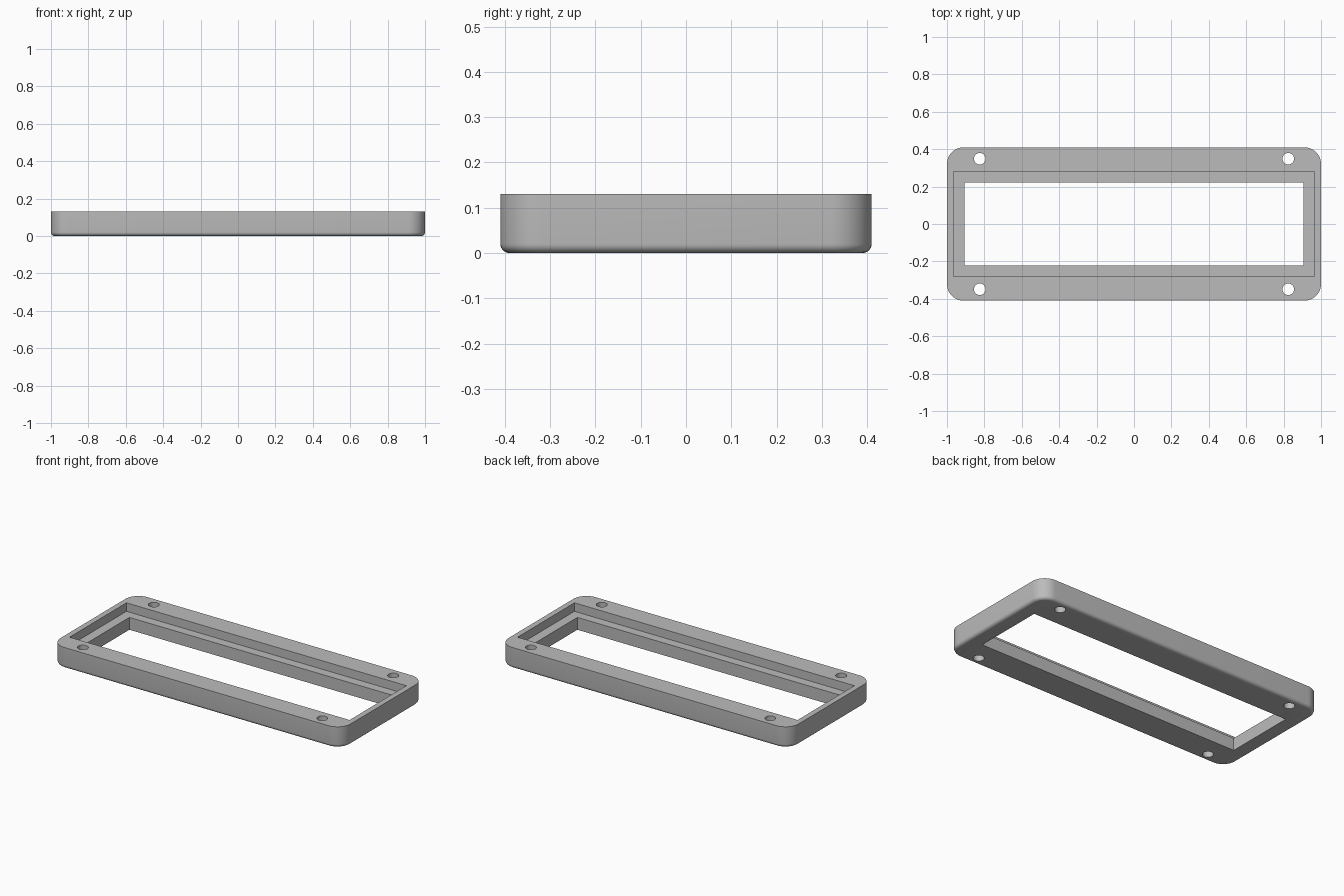
import bpy
import bmesh
from math import sin, cos, pi, radians
from mathutils import Matrix

HALF_X, HALF_Y, HEIGHT = 1.0, 0.41, 0.13
CORNER, FILLET, LEDGE_Z = 0.09, 0.02, 0.077

default = bpy.data.objects.get("Cube")
if default:
    bpy.data.objects.remove(default, do_unlink=True)

grey = bpy.data.materials.new("plain grey")
grey.use_nodes = True
colour = (0.5, 0.5, 0.5, 1)
grey.diffuse_color = colour
grey.node_tree.nodes["Principled BSDF"].inputs["Base Color"].default_value = colour


def finish(bm, name):
    bmesh.ops.recalc_face_normals(bm, faces=bm.faces)
    mesh = bpy.data.meshes.new(name)
    bm.to_mesh(mesh)
    bm.free()
    mesh.materials.append(grey)
    obj = bpy.data.objects.new(name, mesh)
    bpy.context.collection.objects.link(obj)
    return obj


def rounded_ring(bm, inset, z, steps=12):
    """Rounded rectangle outline, drawn in by inset."""
    radius = CORNER - inset
    ring = []
    for i, (sx, sy) in enumerate([(1, 1), (-1, 1), (-1, -1), (1, -1)]):
        for k in range(steps + 1):
            a = (i + k / steps) * pi / 2
            ring.append(bm.verts.new((sx * (HALF_X - CORNER) + radius * cos(a),
                                      sy * (HALF_Y - CORNER) + radius * sin(a), z)))
    return ring


def box(name, half_x, half_y, z0, z1):
    bm = bmesh.new()
    bmesh.ops.create_cube(bm, size=1, matrix=Matrix.Translation((0, 0, (z0 + z1) / 2))
                          @ Matrix.Diagonal((2 * half_x, 2 * half_y, z1 - z0, 1)))
    return finish(bm, name)


def drill(name, x, y):
    bm = bmesh.new()
    bmesh.ops.create_cone(bm, cap_ends=True, segments=32, radius1=0.031, radius2=0.031,
                          depth=1, matrix=Matrix.Translation((x, y, 0)))
    return finish(bm, name)


# Frame body: rounded slab with a filleted bottom edge
bm = bmesh.new()
rings = []
for k in range(7):
    a = k / 6 * pi / 2
    rings.append(rounded_ring(bm, FILLET * (1 - sin(a)), FILLET * (1 - cos(a))))
rings.append(rounded_ring(bm, 0, HEIGHT))
for low, high in zip(rings, rings[1:]):
    for i in range(len(low)):
        j = (i + 1) % len(low)
        bm.faces.new((low[i], low[j], high[j], high[i]))
bm.faces.new(rings[0][::-1])
bm.faces.new(rings[-1])
frame = finish(bm, "bezel_frame")

# Window opening, stepped recess and four screw holes
cutters = [box("opening_cutter", 0.905, 0.223, -1, 1),
           box("recess_cutter", 0.965, 0.28, LEDGE_Z, 1)]
cutters += [drill("screw_hole_cutter", sx * 0.825, sy * 0.349)
            for sx in (-1, 1) for sy in (-1, 1)]
for cutter in cutters:
    cutter.hide_render = True
    mod = frame.modifiers.new("cut", 'BOOLEAN')
    mod.operation = 'DIFFERENCE'
    mod.solver = 'EXACT'
    mod.object = cutter

# Bake the cuts and drop the cutters
bpy.context.view_layer.update()
graph = bpy.context.evaluated_depsgraph_get()
baked = bpy.data.meshes.new_from_object(frame.evaluated_get(graph))
frame.modifiers.clear()
frame.data = baked
baked.name = "bezel_frame"
baked.materials.clear()
baked.materials.append(grey)
for poly in baked.polygons:
    poly.material_index = 0
for cutter in cutters:
    bpy.data.objects.remove(cutter, do_unlink=True)

# Smooth curves, sharp edges
bpy.ops.object.select_all(action='DESELECT')
frame.select_set(True)
bpy.context.view_layer.objects.active = frame
bpy.ops.object.shade_smooth_by_angle(angle=radians(30))
